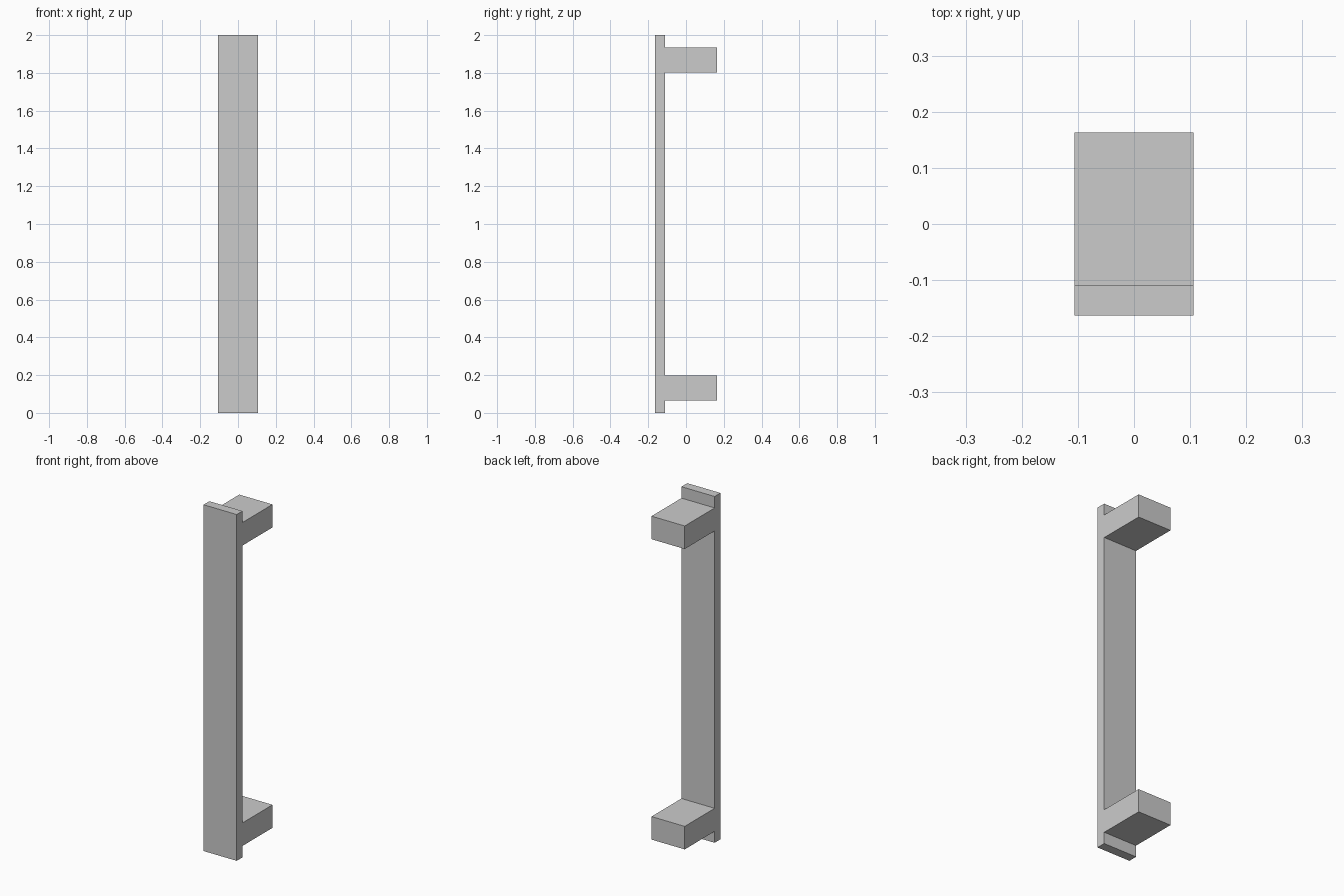
import bpy, bmesh

if "Cube" in bpy.data.objects:
    bpy.data.objects.remove(bpy.data.objects["Cube"])

W = 0.106                       # half width
FRONT, INNER, BACK = -0.163, -0.11, 0.163
Z0, Z1, TOP = 0.066, 0.199, 2.0  # standoff bottom and top, bar height

# Side profile (y, z): lower half, then mirrored about mid height
lower = [(FRONT, 0), (INNER, 0), (INNER, Z0), (BACK, Z0), (BACK, Z1), (INNER, Z1)]
profile = lower + [(y, TOP - z) for y, z in reversed(lower)]

# Flat pull bar with two flush standoffs, extruded across the width
bm = bmesh.new()
face = bm.faces.new([bm.verts.new((-W, y, z)) for y, z in profile])
ext = bmesh.ops.extrude_face_region(bm, geom=[face], use_keep_orig=True)
moved = [g for g in ext["geom"] if isinstance(g, bmesh.types.BMVert)]
bmesh.ops.translate(bm, verts=moved, vec=(2 * W, 0, 0))
bmesh.ops.recalc_face_normals(bm, faces=bm.faces)

mesh = bpy.data.meshes.new("pull_handle")
bm.to_mesh(mesh)
bm.free()
bpy.context.collection.objects.link(bpy.data.objects.new("pull_handle", mesh))
